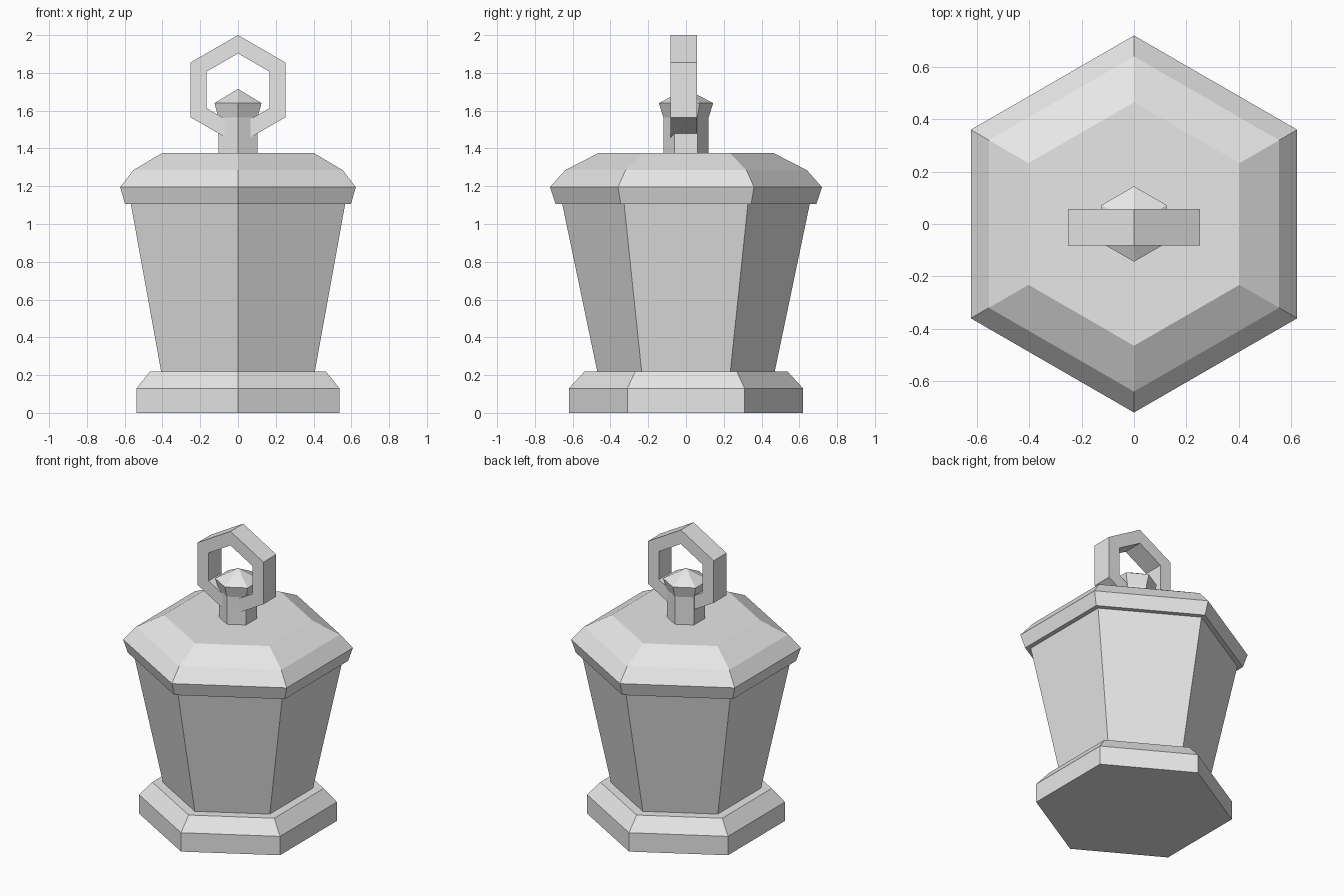
import bpy
import bmesh
from math import cos, sin, pi

cube = bpy.data.objects.get("Cube")
if cube:
    bpy.data.objects.remove(cube, do_unlink=True)

SIDES = 6

grey = bpy.data.materials.new("light grey")
grey.use_nodes = True
colour = (0.8, 0.8, 0.8, 1)
grey.diffuse_color = colour
grey.node_tree.nodes["Principled BSDF"].inputs["Base Color"].default_value = colour


def finish(bm, name):
    bmesh.ops.recalc_face_normals(bm, faces=bm.faces)
    mesh = bpy.data.meshes.new(name)
    bm.to_mesh(mesh)
    bm.free()
    mesh.materials.append(grey)
    obj = bpy.data.objects.new(name, mesh)
    bpy.context.collection.objects.link(obj)
    return obj


def hex_points(radius):
    # Hexagon with one corner on the second axis
    return [(radius * cos(pi / 2 + i * 2 * pi / SIDES),
             radius * sin(pi / 2 + i * 2 * pi / SIDES)) for i in range(SIDES)]


def bridge(bm, a, b):
    for i in range(SIDES):
        j = (i + 1) % SIDES
        bm.faces.new((a[i], a[j], b[j], b[i]))


def hex_stack(name, profile, apex=None):
    """Closed six-sided solid from (corner radius, height) pairs."""
    bm = bmesh.new()
    rings = [[bm.verts.new((x, y, z)) for x, y in hex_points(r)] for r, z in profile]
    for low, high in zip(rings, rings[1:]):
        bridge(bm, low, high)
    bm.faces.new(rings[0])
    if apex is None:
        bm.faces.new(rings[-1])
    else:
        tip = bm.verts.new((0, 0, apex))
        for i in range(SIDES):
            bm.faces.new((rings[-1][i], rings[-1][(i + 1) % SIDES], tip))
    return finish(bm, name)


def hex_ring(name, outer, inner, height, y_front, y_back):
    """Upright six-sided ring with a rectangular section."""
    bm = bmesh.new()
    section = [(outer, y_front), (outer, y_back), (inner, y_back), (inner, y_front)]
    loops = [[bm.verts.new((x, y, height + z)) for x, z in hex_points(r)]
             for r, y in section]
    for a, b in zip(loops, loops[1:] + loops[:1]):
        bridge(bm, a, b)
    return finish(bm, name)


# Foot, tapered body and stepped lid
hex_stack("base", [(0.62, 0), (0.62, 0.13), (0.537, 0.22)])
hex_stack("body", [(0.47, 0.22), (0.655, 1.105)])
hex_stack("lid", [(0.69, 1.105), (0.72, 1.195), (0.64, 1.285), (0.465, 1.375)])

# Knob with a pointed cap, and the ring through it
hex_stack("knob", [(0.12, 1.375), (0.12, 1.565), (0.144, 1.64)], apex=1.715)
hex_ring("handle_ring", 0.29, 0.193, 1.71, -0.082, 0.057)
